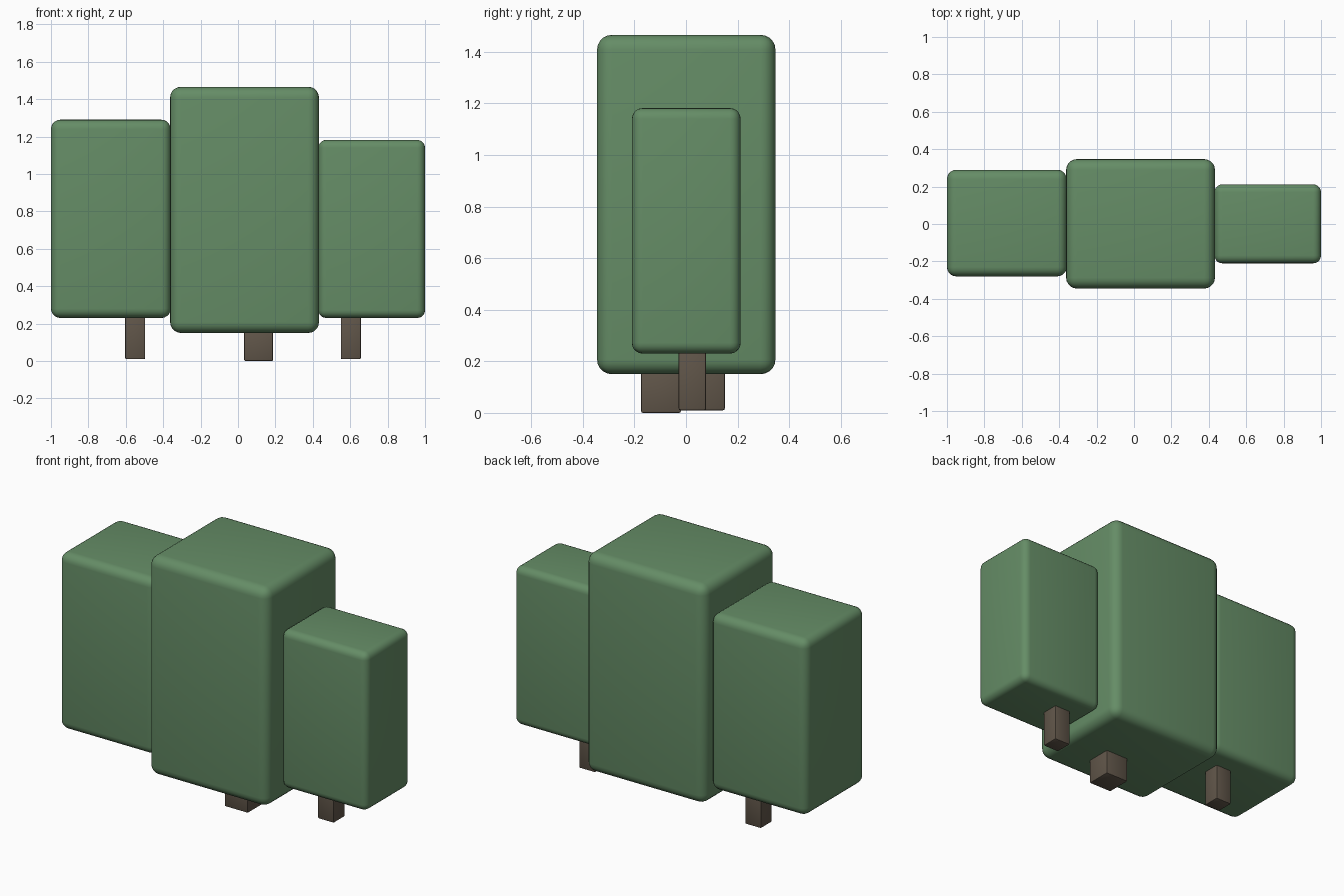
import bpy
import math

cube = bpy.data.objects.get("Cube")
if cube:
    bpy.data.objects.remove(cube, do_unlink=True)


def make_material(name, rgb):
    mat = bpy.data.materials.new(name)
    mat.use_nodes = True
    color = (*rgb, 1.0)
    mat.diffuse_color = color
    bsdf = mat.node_tree.nodes["Principled BSDF"]
    bsdf.inputs["Base Color"].default_value = color
    bsdf.inputs["Roughness"].default_value = 0.8
    return mat


leaf_green = make_material("leaf green", (0.13, 0.265, 0.133))
bark_brown = make_material("bark brown", (0.118, 0.092, 0.067))


def rounded_box(name, low, high, radius, segments, mat):
    """Box between two corners, with bevelled edges."""
    center = [(a + b) / 2 for a, b in zip(low, high)]
    size = [b - a for a, b in zip(low, high)]
    bpy.ops.mesh.primitive_cube_add(size=1, location=center)
    obj = bpy.context.object
    obj.name = obj.data.name = name
    obj.scale = size
    bpy.ops.object.transform_apply(location=False, rotation=False, scale=True)
    bevel = obj.modifiers.new("rounded edges", "BEVEL")
    bevel.width = radius
    bevel.segments = segments
    bpy.ops.object.modifier_apply(modifier=bevel.name)
    bpy.ops.object.shade_smooth_by_angle(angle=math.radians(35))
    obj.data.materials.append(mat)
    return obj


def tree(name, low, high, radius, trunk_xy, trunk_width, trunk_base):
    # Leafy crown
    rounded_box(name + "_crown", low, high, radius, 5, leaf_green)
    # Square trunk, reaching slightly into the crown
    x, y = trunk_xy
    h = trunk_width / 2
    rounded_box(name + "_trunk", (x - h, y - h, trunk_base),
                (x + h, y + h, low[2] + 0.02), 0.007, 2, bark_brown)


tree("right_tree", (-1.0, -0.28, 0.23), (-0.36, 0.29, 1.29), 0.05,
     (-0.55, 0.097), 0.107, 0.01)
tree("middle_tree", (-0.363, -0.345, 0.15), (0.433, 0.347, 1.466), 0.058,
     (0.11, -0.097), 0.155, 0.0)
tree("left_tree", (0.43, -0.21, 0.23), (1.0, 0.212, 1.182), 0.042,
     (0.603, 0.025), 0.107, 0.01)
